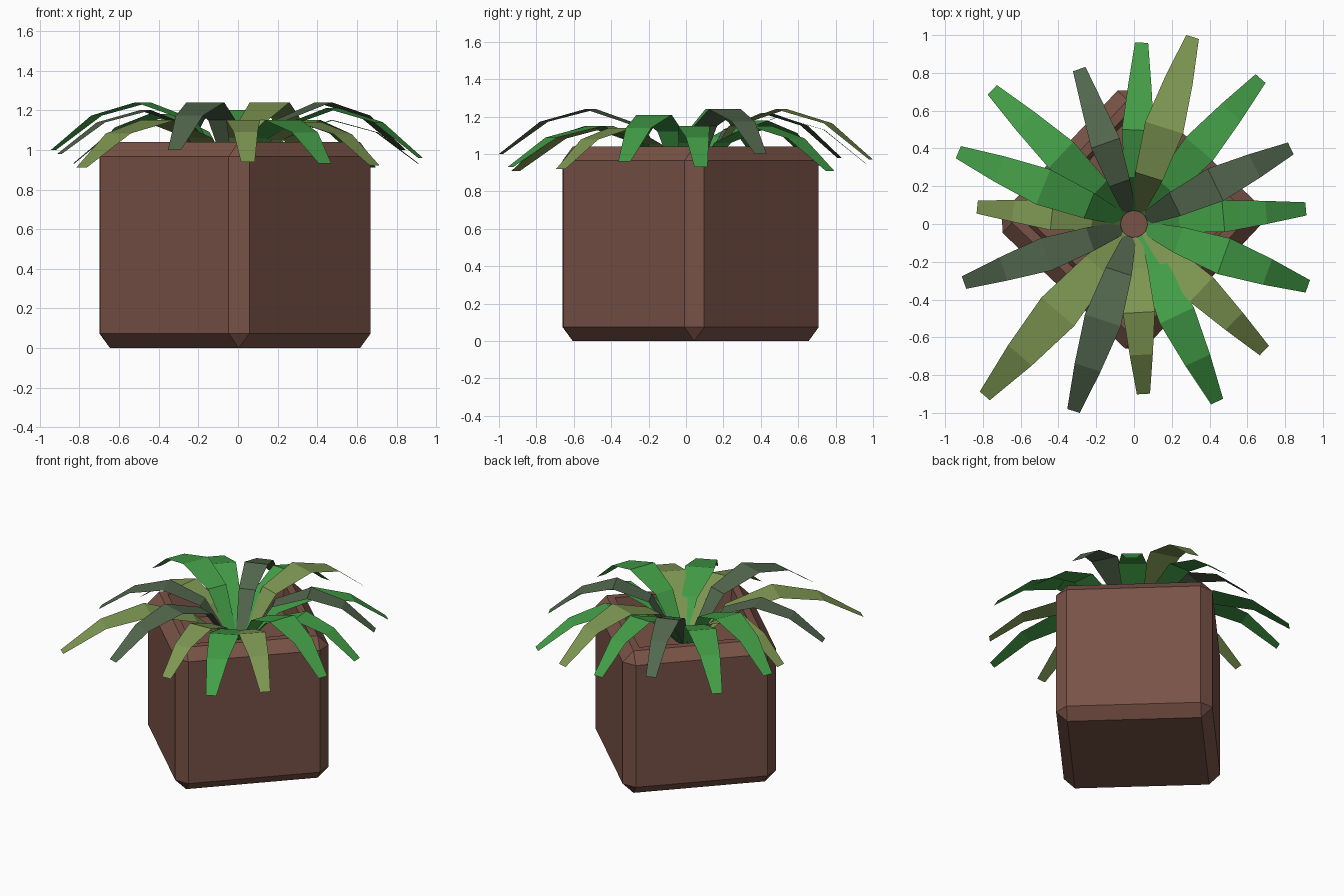
import bpy, bmesh, math
from mathutils import Vector, Matrix

if "Cube" in bpy.data.objects:
    bpy.data.objects.remove(bpy.data.objects["Cube"])


def material(name, rgb):
    m = bpy.data.materials.new(name)
    m.diffuse_color = (*rgb, 1)
    m.use_nodes = True
    m.node_tree.nodes["Principled BSDF"].inputs["Base Color"].default_value = m.diffuse_color
    return m


CLAY = material("clay", (0.19, 0.085, 0.062))
GREEN = material("leaf_green", (0.056, 0.34, 0.063))
OLIVE = material("leaf_olive", (0.21, 0.31, 0.085))
DARK = material("leaf_dark", (0.085, 0.135, 0.075))


def add_object(name, bm, mat):
    mesh = bpy.data.meshes.new(name)
    bm.to_mesh(mesh)
    bm.free()
    mesh.materials.append(mat)
    obj = bpy.data.objects.new(name, mesh)
    bpy.context.collection.objects.link(obj)
    return obj


# Pot: chamfered cube with a sunken top, turned onto its corner
SIDE = 1.04
bm = bmesh.new()
bmesh.ops.create_cube(bm, size=SIDE)
bmesh.ops.bevel(bm, geom=bm.edges[:], offset=0.074, segments=1, affect='EDGES')
top = max(bm.faces, key=lambda f: f.calc_center_median().z)
bmesh.ops.inset_region(bm, faces=[top], thickness=0.07)
bmesh.ops.inset_region(bm, faces=[top], thickness=0.03)
bmesh.ops.translate(bm, verts=top.verts[:], vec=(0, 0, -0.18))
bmesh.ops.transform(bm, verts=bm.verts[:], matrix=Matrix.Translation((-0.015, 0.025, SIDE / 2))
                    @ Matrix.Rotation(math.radians(46.7), 4, 'Z'))
bmesh.ops.recalc_face_normals(bm, faces=bm.faces[:])
add_object("pot", bm, CLAY)


# Leaves: arching four-segment strips from the centre to a drooping tip
def leaf(name, x, y, tip_z, peak, width, mat):
    tip = Vector((x, y, 0))
    out = tip.normalized()
    across = Vector((-out.y, out.x, 0))
    base = out * 0.07
    stations = [  # fraction along, height, width
        (0.00, 0.87, 0.07),
        (0.20, peak - 0.09, width * 0.72),
        (0.48, peak, width),
        (0.75, peak - 0.28 * (peak - tip_z), width * 0.72),
        (1.00, tip_z, 0.07),
    ]
    bm = bmesh.new()
    rows = []
    for t, z, w in stations:
        c = base.lerp(tip, t)
        c.z = z
        rows.append([bm.verts.new(c - across * w / 2), bm.verts.new(c + across * w / 2)])
    for a, b in zip(rows, rows[1:]):
        bm.faces.new((a[0], b[0], b[1], a[1]))
    add_object(name, bm, mat)


LEAVES = [  # tip x, tip y, tip z, peak z, width, colour
    (0.31, 0.99, 0.97, 1.24, 0.21, OLIVE),
    (0.67, 0.77, 0.91, 1.15, 0.19, GREEN),
    (0.83, 0.40, 1.00, 1.24, 0.19, DARK),
    (0.91, 0.08, 0.93, 1.15, 0.17, GREEN),
    (0.92, -0.33, 0.96, 1.21, 0.20, GREEN),
    (0.69, -0.67, 0.92, 1.14, 0.18, OLIVE),
    (0.44, -0.94, 0.93, 1.15, 0.20, GREEN),
    (0.05, -0.90, 0.94, 1.15, 0.17, OLIVE),
    (-0.32, -0.99, 1.00, 1.24, 0.20, DARK),
    (-0.79, -0.91, 0.91, 1.15, 0.23, OLIVE),
    (-0.90, -0.31, 0.98, 1.20, 0.18, DARK),
    (-0.83, 0.09, 0.93, 1.15, 0.16, OLIVE),
    (-0.93, 0.38, 1.00, 1.24, 0.20, GREEN),
    (-0.75, 0.71, 0.94, 1.18, 0.19, GREEN),
    (-0.29, 0.82, 0.98, 1.22, 0.16, DARK),
    (0.04, 0.96, 0.95, 1.20, 0.17, GREEN),
]
for i, spec in enumerate(LEAVES, 1):
    leaf(f"leaf_{i:02d}", *spec)
